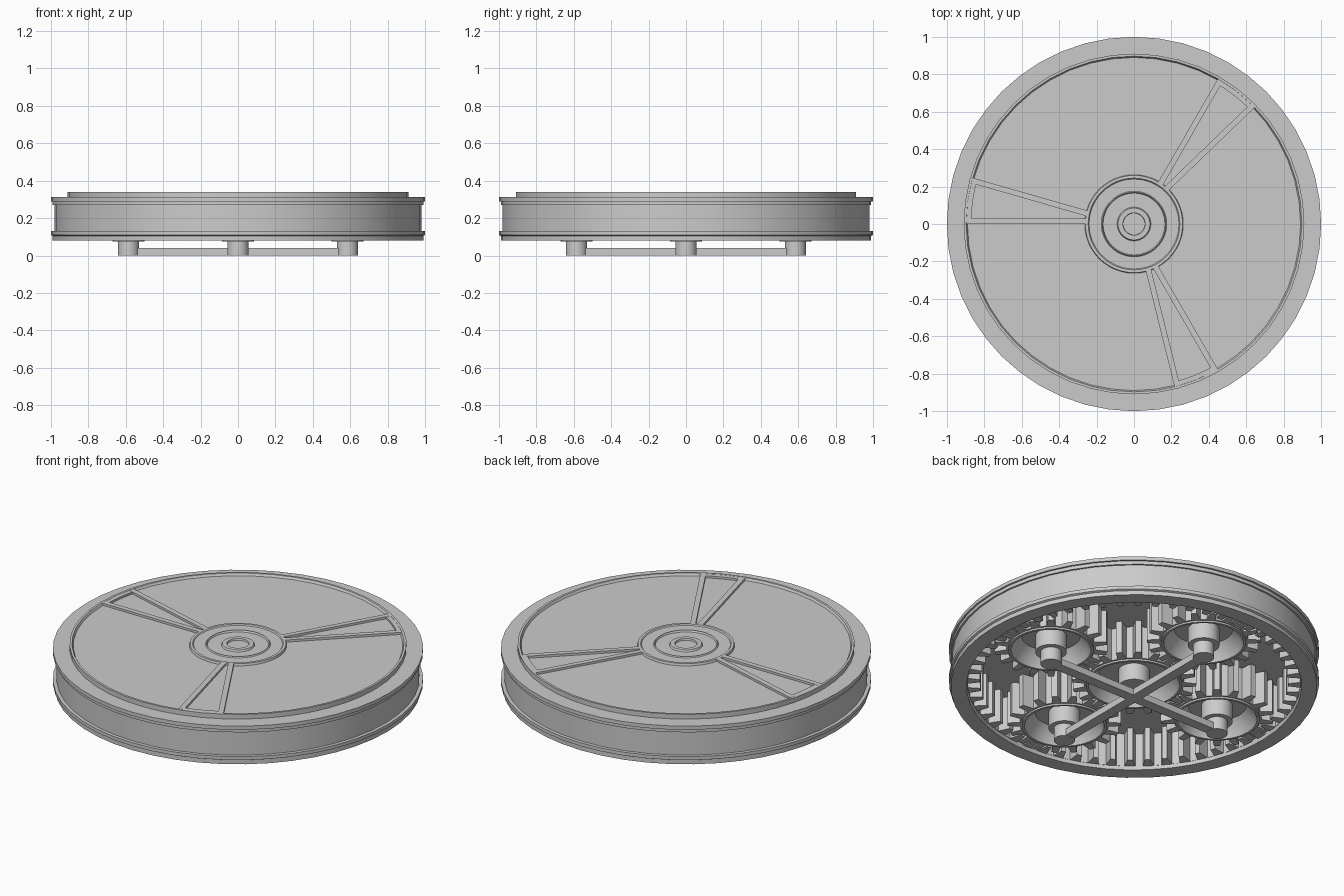
import bpy, bmesh
from math import sin, cos, pi, radians

if "Cube" in bpy.data.objects:
    bpy.data.objects.remove(bpy.data.objects["Cube"])


def finish(name, bm, loc=(0, 0, 0), smooth=True):
    bmesh.ops.remove_doubles(bm, verts=bm.verts, dist=1e-5)
    bmesh.ops.recalc_face_normals(bm, faces=bm.faces)
    me = bpy.data.meshes.new(name)
    bm.to_mesh(me)
    bm.free()
    ob = bpy.data.objects.new(name, me)
    bpy.context.collection.objects.link(ob)
    ob.location = loc
    if smooth:
        bpy.ops.object.select_all(action='DESELECT')
        ob.select_set(True)
        bpy.context.view_layer.objects.active = ob
        bpy.ops.object.shade_smooth_by_angle(angle=radians(30))
    return ob


def lathe(name, profile, seg=48, loc=(0, 0, 0)):
    """Revolve (radius, z) points around z."""
    bm = bmesh.new()
    vs = [bm.verts.new((r, 0, z)) for r, z in profile]
    es = [bm.edges.new(p) for p in zip(vs, vs[1:])]
    bmesh.ops.spin(bm, geom=vs + es, cent=(0, 0, 0), axis=(0, 0, 1),
                   angle=2 * pi, steps=seg, use_merge=True)
    return finish(name, bm, loc)


def toothed_ring(name, teeth, root, tip, plain, z0, z1, phase=0, loc=(0, 0, 0)):
    """Tube with teeth on one wall and a plain circle on the other."""
    bm = bmesh.new()
    pitch = 2 * pi / teeth
    pts = []
    for i in range(teeth):
        for off, r in ((-.29, root), (-.15, tip), (.15, tip), (.29, root)):
            pts.append((phase + (i + off) * pitch, r))
    loops = []
    for z, toothed in ((z0, True), (z1, True), (z1, False), (z0, False)):
        loops.append([bm.verts.new((cos(a) * (r if toothed else plain),
                                    sin(a) * (r if toothed else plain), z)) for a, r in pts])
    n = len(pts)
    for k in range(4):
        a, b = loops[k], loops[(k + 1) % 4]
        for i in range(n):
            bm.faces.new((a[i], a[(i + 1) % n], b[(i + 1) % n], b[i]))
    return finish(name, bm, loc, smooth=False)


def prism(bm, pts, z0, z1):
    lo = [bm.verts.new((x, y, z0)) for x, y in pts]
    hi = [bm.verts.new((x, y, z1)) for x, y in pts]
    bm.faces.new(lo)
    bm.faces.new(hi)
    n = len(pts)
    for i in range(n):
        bm.faces.new((lo[i], lo[(i + 1) % n], hi[(i + 1) % n], hi[i]))


# drum: grooved outer wall, lid and raised lid rim
lathe("drum", [(0, .30), (.90, .30), (.90, .10), (.905, .08), (.99, .08), (.99, .105),
               (1, .11), (1, .13), (.98, .13), (.98, .27), (.99, .27), (.99, .29),
               (1, .29), (1, .312), (.91, .312), (.91, .34), (.897, .34), (.89, .327),
               (0, .327)], 48)

# stepped hub on the lid
lathe("lid_hub", [(.265, .32), (.26, .34), (.245, .34), (.24, .334), (.175, .334), (.17, .34),
                  (.165, .33), (.09, .33), (.085, .34), (.06, .34), (.058, .33), (0, .33)], 48)

# three wedge-shaped spoke frames on the lid
bm = bmesh.new()
W = .03
for k in range(3):
    base = radians(164 + 120 * k)
    for ang, side in ((base, 1), (base + radians(16), -1)):
        d, n = (cos(ang), sin(ang)), (-sin(ang) * side, cos(ang) * side)
        prism(bm, [(d[0] * r + n[0] * w, d[1] * r + n[1] * w)
                   for r, w in ((.255, 0), (.895, 0), (.895, W), (.255, W))], .32, .34)
    arc = [base + radians(16 * i / 4) for i in range(5)]
    prism(bm, [(.9 * cos(a), .9 * sin(a)) for a in arc] +
          [(.87 * cos(a), .87 * sin(a)) for a in reversed(arc)], .32, .339)
finish("spoke_frames", bm, smooth=False)

# internal ring gear
M = .585 / 19
Z0, Z1 = .10, .30
toothed_ring("ring_gear", 56, 28 * M + 1.15 * M, 28 * M - M, .91, Z0, Z1)


# toothed wheel with a dished web and central hub
def gear(name, teeth, phase, loc=(0, 0, 0)):
    pr = teeth / 2 * M
    root = pr - 1.2 * M
    rim = root - .012
    toothed_ring(name + "_teeth", teeth, root, pr + .95 * M, rim, Z0, Z1 - .005, phase, loc)
    lathe(name + "_body", [(0, Z1 - .005), (rim + .002, Z1 - .005), (rim + .002, .09),
                           (rim - .012, .09), (rim - .03, .13), (rim - .07, .175),
                           (.085, .175), (.085, .075), (0, .075)], 32, loc)


gear("sun", 20, 0)
R = .585
for k in range(4):
    a = k * pi / 2
    loc = (R * cos(a), R * sin(a), 0)
    gear("planet_%d" % (k + 1), 18, a + pi / 18, loc)
    # carrier pin
    lathe("carrier_pin_%d" % (k + 1), [(0, 0), (.057, 0), (.057, .10), (0, .10)], 24, loc)

# crossed carrier arms
bm = bmesh.new()
w = .03
prism(bm, [(R, w), (w, w), (w, R), (-w, R), (-w, w), (-R, w),
           (-R, -w), (-w, -w), (-w, -R), (w, -R), (w, -w), (R, -w)], .001, .04)
finish("carrier_cross", bm, smooth=False)
